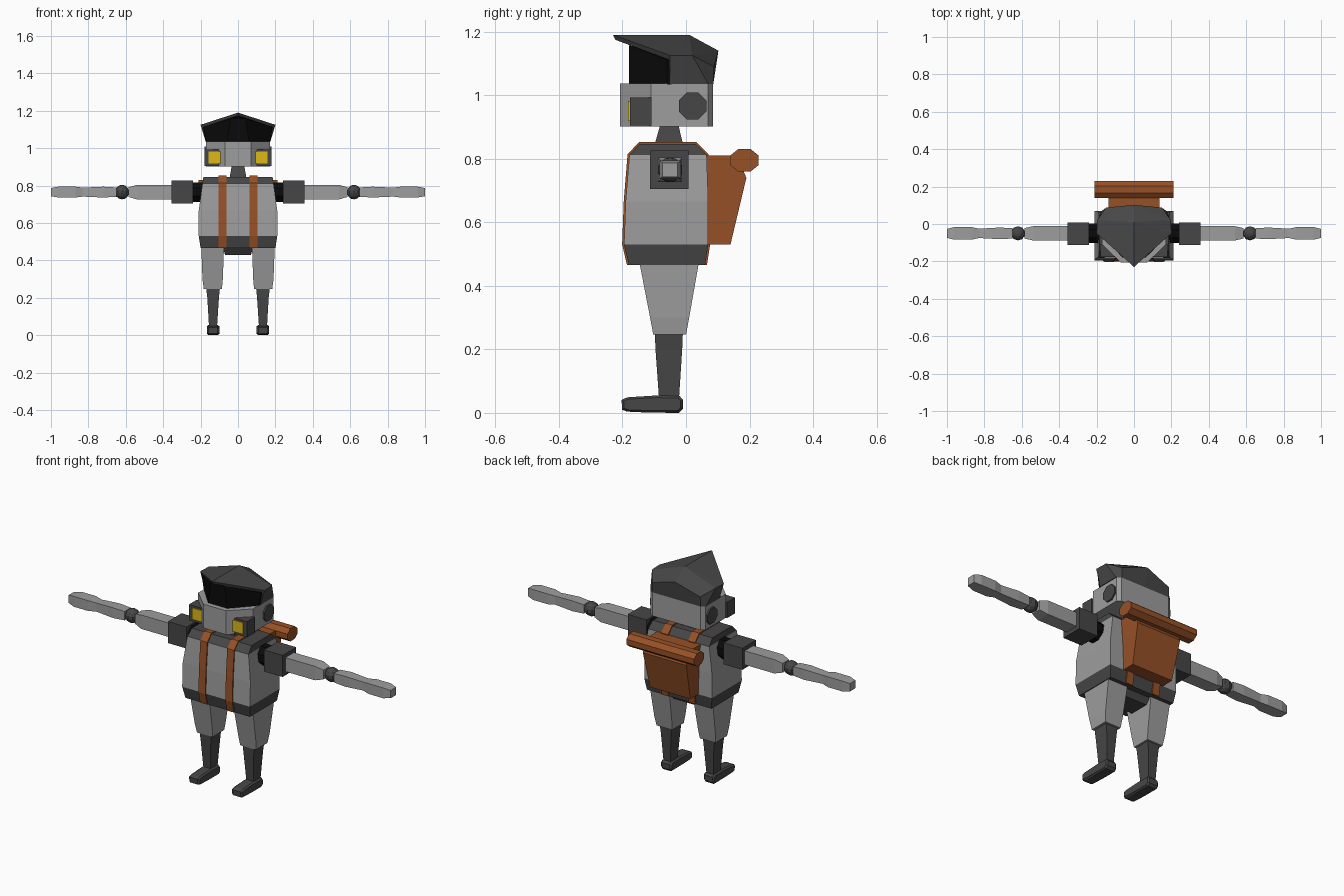
import bpy, bmesh, math
from mathutils import Matrix

if "Cube" in bpy.data.objects:
    bpy.data.objects.remove(bpy.data.objects["Cube"])


def material(name, rgb):
    m = bpy.data.materials.new(name)
    m.diffuse_color = (*rgb, 1)
    m.use_nodes = True
    m.node_tree.nodes["Principled BSDF"].inputs["Base Color"].default_value = m.diffuse_color
    return m


GREY = material("light grey", (0.34, 0.34, 0.34))
DARK = material("charcoal", (0.062, 0.062, 0.062))
BLACK = material("black", (0.003, 0.003, 0.003))
BROWN = material("leather brown", (0.31, 0.082, 0.02))
YELLOW = material("yellow", (0.72, 0.48, 0.008))


def finish(name, bm, mats, mirror=False):
    bmesh.ops.recalc_face_normals(bm, faces=bm.faces)
    me = bpy.data.meshes.new(name)
    bm.to_mesh(me)
    bm.free()
    for m in mats:
        me.materials.append(m)
    ob = bpy.data.objects.new(name, me)
    bpy.context.collection.objects.link(ob)
    if mirror:
        ob.modifiers.new("Mirror", 'MIRROR').use_clip = False
    return ob


def loft(name, rings, mats, mirror=False, bands=None):
    """Skin a list of equal-length rings and cap both ends."""
    bm = bmesh.new()
    vs = [[bm.verts.new(p) for p in r] for r in rings]
    n = len(vs[0])
    bands = bands or [0] * (len(rings) - 1)
    for a, b, mi in zip(vs, vs[1:], bands):
        for i in range(n):
            j = (i + 1) % n
            bm.faces.new((a[i], a[j], b[j], b[i])).material_index = mi
    bm.faces.new(vs[0]).material_index = bands[0]
    bm.faces.new(vs[-1]).material_index = bands[-1]
    return finish(name, bm, mats, mirror)


def flat(x0, x1, y0, y1, z):
    return [(x0, y0, z), (x1, y0, z), (x1, y1, z), (x0, y1, z)]


def box(name, x0, x1, y0, y1, z0, z1, mat, mirror=False):
    return loft(name, [flat(x0, x1, y0, y1, z0), flat(x0, x1, y0, y1, z1)], [mat], mirror)


def prism(name, yz, x0, x1, mat, mirror=False):
    return loft(name, [[(x, y, z) for y, z in yz] for x in (x0, x1)], [mat], mirror)


def octagon(y, z, ry, rz):
    return [(y + ry * math.cos(math.pi * (i + .5) / 4) * 1.08,
             z + rz * math.sin(math.pi * (i + .5) / 4) * 1.08) for i in range(8)]


# Torso: dark belt, light body, dark collar
loft("torso", [flat(-.20, .20, -.18, .06, .465), flat(-.21, .21, -.195, .07, .53),
               flat(-.21, .21, -.19, .07, .665), flat(-.19, .19, -.178, .065, .812),
               flat(-.185, .185, -.145, .03, .847)], [GREY, DARK], bands=[1, 0, 0, 1])
loft("pelvis", [flat(-.07, .07, -.10, .01, .43), flat(-.08, .08, -.13, .03, .47)], [DARK])

# Shoulder straps running over the front, top and back
prism("strap", [(-.186, .466), (-.201, .53), (-.196, .665), (-.184, .814), (-.147, .853),
                (.032, .853), (.071, .814), (.076, .665), (.076, .53), (.066, .466)],
      .062, .105, BROWN, True)

# Backpack and rolled blanket
pack = [(.06, .81), (.16, .81), (.19, .74), (.14, .53), (.06, .53)]
loft("backpack", [[(s * (.135 if z > .6 else .125), y, z) for y, z in pack] for s in (-1, 1)], [BROWN])
prism("blanket_roll", octagon(.184, .795, .045, .036), -.21, .21, BROWN)

# Neck and faceted head
loft("neck", [flat(-.045, .045, -.10, -.008, .84), flat(-.033, .033, -.08, -.025, .91)], [DARK])
head = [(-.07, -.207), (.07, -.207), (.17, -.11), (.17, .07), (.15, .085),
        (-.15, .085), (-.17, .07), (-.17, -.11)]
loft("head", [[(x, y, z) for x, y in head] for z in (.902, 1.036)], [GREY])
prism("ear_disc", octagon(.021, .966, .043, .043), .15, .179, DARK, True)
box("eye_housing", .083, .18, -.177, -.108, .904, .993, DARK, True)
box("eye_lens", .086, .158, -.183, -.176, .918, .982, YELLOW, True)

# Peaked cap: half shell, mirrored
bm = bmesh.new()
v = [bm.verts.new(p) for p in [
    (0, -.23, 1.19), (0, .01, 1.19), (0, .102, 1.14),
    (.20, -.05, 1.125), (.197, .02, 1.125), (.15, .088, 1.09),
    (.173, -.05, 1.035), (.173, .07, 1.035), (.15, .086, 1.035), (0, .086, 1.035),
    (0, -.222, 1.174), (.188, -.054, 1.112), (0, -.054, 1.112)]]
for f in [(0, 3, 1), (1, 3, 4), (1, 4, 2), (4, 5, 2), (3, 6, 7, 4), (4, 7, 8, 5),
          (5, 8, 9, 2), (0, 10, 11, 3), (3, 11, 6)]:
    bm.faces.new([v[i] for i in f])
bm.faces.new((v[10], v[12], v[11])).material_index = 1
finish("cap", bm, [DARK, BLACK], True)
# Shadowed band under the peak
loft("cap_band", [[(-.172, -.045, 1.034), (-.17, -.06, 1.034), (-.06, -.18, 1.034),
                   (.06, -.18, 1.034), (.17, -.06, 1.034), (.172, -.045, 1.034)],
                  [(-.186, -.045, 1.112), (-.184, -.06, 1.112), (-.04, -.18, 1.158),
                   (.04, -.18, 1.158), (.184, -.06, 1.112), (.186, -.045, 1.112)]], [BLACK])

# Arms
AY, AZ = -.05, .765


def limb(name, stations, mat):
    """Square-section arm part from (x, half depth, half height) stations."""
    loft(name, [[(x, AY - a, AZ - b), (x, AY + a, AZ - b), (x, AY + a, AZ + b), (x, AY - a, AZ + b)]
                for x, a, b in stations], [mat], True)


prism("shoulder_joint", octagon(AY, AZ, .052, .052), .17, .25, BLACK, True)
box("shoulder", .24, .356, -.113, .008, .705, .826, DARK, True)
limb("upper_arm", [(.35, .038, .039), (.54, .038, .039), (.585, .028, .026)], GREY)
limb("forearm", [(.65, .028, .025), (.72, .031, .029), (.83, .025, .024),
                 (.87, .034, .029), (.96, .034, .029), (1.0, .024, .022)], GREY)
bm = bmesh.new()
bmesh.ops.create_uvsphere(bm, u_segments=10, v_segments=7, radius=.039,
                          matrix=Matrix.Translation((.62, AY, AZ)))
finish("elbow", bm, [DARK], True)

# Legs
loft("thigh", [flat(.086, .183, -.103, 0, .246), flat(.081, .19, -.113, .01, .30),
               flat(.075, .196, -.146, .04, .47)], [GREY], True)
loft("shin", [flat(.112, .155, -.085, -.022, .045), flat(.102, .164, -.096, -.012, .20),
              flat(.097, .17, -.098, -.01, .25)], [DARK], True)
# Foot: side outline with slightly narrowed sides
foot = [(-.201, .012), (-.203, .043), (-.185, .051), (-.09, .057), (-.02, .055),
        (-.01, .044), (-.01, .015), (-.022, .002), (-.12, .003), (-.185, .006)]
inner = [(-.106 + (y + .106) * .93, .029 + (z - .029) * .75) for y, z in foot]
loft("foot", [[(x, y, z) for y, z in o] for x, o in
              ((.1, inner), (.109, foot), (.157, foot), (.166, inner))], [DARK], True)
# Lowest sole points rest on the ground
bpy.data.objects["foot"].location.z = -.002
